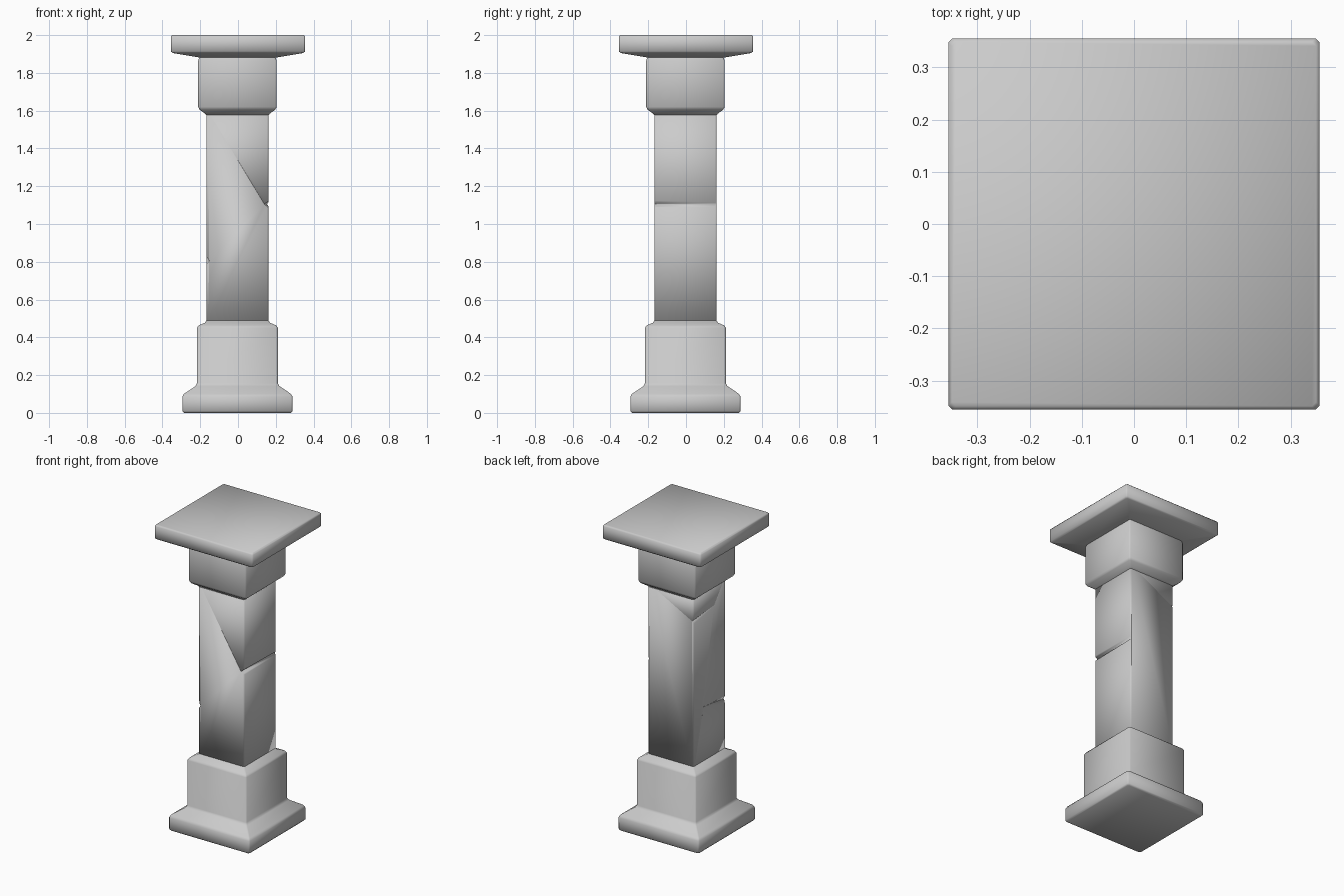
import bpy, bmesh

cube = bpy.data.objects.get("Cube")
if cube:
    bpy.data.objects.remove(cube, do_unlink=True)

stone = bpy.data.materials.new("pale grey stone")
stone.use_nodes = True
GREY = (0.6, 0.6, 0.6, 1)
stone.diffuse_color = GREY
stone.node_tree.nodes["Principled BSDF"].inputs["Base Color"].default_value = GREY

CENTRE = -0.003
SHAFT = 0.165


def add_object(name, bm):
    bmesh.ops.recalc_face_normals(bm, faces=bm.faces)
    mesh = bpy.data.meshes.new(name)
    bm.to_mesh(mesh)
    bm.free()
    mesh.materials.append(stone)
    mesh.shade_smooth()
    obj = bpy.data.objects.new(name, mesh)
    bpy.context.collection.objects.link(obj)
    return obj


def square_loft(name, profile, centre=CENTRE, chamfer=0.008):
    """Stack chamfered squares of (half width, height) and cap both ends."""
    bm = bmesh.new()
    rings = []
    for w, z in profile:
        c = w - chamfer
        outline = [(w, -c), (w, c), (c, w), (-c, w), (-w, c), (-w, -c), (-c, -w), (c, -w)]
        rings.append([bm.verts.new((x + centre, y + centre, z)) for x, y in outline])
    for low, high in zip(rings, rings[1:]):
        for i in range(len(low)):
            j = (i + 1) % len(low)
            bm.faces.new((low[i], low[j], high[j], high[i]))
    bm.faces.new(rings[0][::-1])
    bm.faces.new(rings[-1])
    return add_object(name, bm)


def cut_notch(target, side, z, start, end):
    """Cut a tapering V groove; start and end are (y, depth, half height, rise)."""
    bm = bmesh.new()
    face_x = CENTRE + side * SHAFT
    for y, depth, half, rise in (start, end):
        for dx, dz in ((depth, 0), (0, half), (-depth, 0), (0, -half)):
            bm.verts.new((face_x + dx, y, z + rise + dz))
    bmesh.ops.convex_hull(bm, input=bm.verts)
    cutter = add_object("notch_cutter", bm)
    cutter.hide_render = True
    mod = target.modifiers.new("notch", "BOOLEAN")
    mod.operation = "DIFFERENCE"
    mod.solver = "EXACT"
    mod.object = cutter
    bpy.context.view_layer.objects.active = target
    bpy.ops.object.modifier_apply(modifier=mod.name)
    bpy.data.objects.remove(cutter, do_unlink=True)


# Stepped base
square_loft("base", [(0.283, 0), (0.292, 0.01), (0.292, 0.085), (0.284, 0.1),
                     (0.222, 0.142), (0.214, 0.158), (0.214, 0.45), (0.206, 0.463),
                     (0.173, 0.477), (0.164, 0.49)])

# Worn shaft with three chipped grooves
shaft = square_loft("shaft", [(SHAFT, 0.47), (SHAFT, 1.6)])
cut_notch(shaft, 1, 1.105, (-0.2, 0.024, 0.018, 0), (0.2, 0.006, 0.01, 0))
cut_notch(shaft, -1, 0.8, (-0.2, 0.018, 0.028, 0), (0.06, 0.001, 0.002, 0.04))
cut_notch(shaft, -1, 1.43, (0.2, 0.012, 0.018, 0), (-0.05, 0.001, 0.002, 0.03))

# Capital block
square_loft("capital", [(0.164, 1.575), (0.172, 1.585), (0.2, 1.605), (0.208, 1.62),
                        (0.208, 1.865), (0.2, 1.885), (0.195, 1.9)])

# Top slab with sloping underside
square_loft("top_slab", [(0.195, 1.88), (0.345, 1.905), (0.356, 1.914),
                         (0.356, 1.992), (0.349, 2.0)], centre=0)
